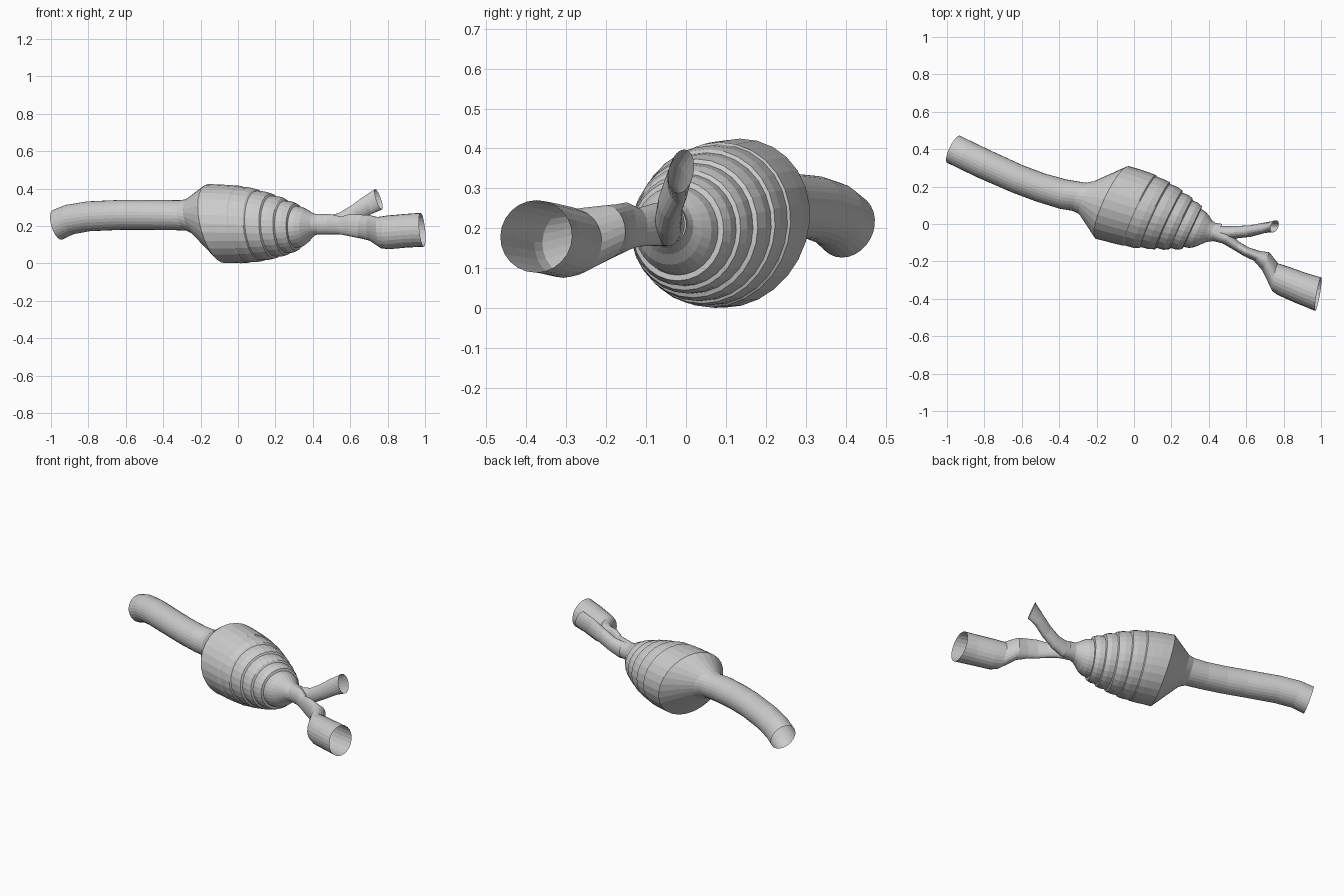
import bpy, bmesh, math
from mathutils import Vector

UP = Vector((0, 0, 1))


def loft(name, stations, sides=28):
    """Open tube through (centre, half width, half height, normal or None)."""
    bm = bmesh.new()
    pts = [Vector(s[0]) for s in stations]
    rings = []
    for i, (c, a, b, n) in enumerate(stations):
        if n is None:
            n = pts[min(i + 1, len(pts) - 1)] - pts[max(i - 1, 0)]
        n = Vector(n).normalized()
        u = n.cross(UP).normalized()
        v = u.cross(n)
        rings.append([bm.verts.new(pts[i] + u * a * math.cos(t) + v * b * math.sin(t))
                      for t in (2 * math.pi * k / sides for k in range(sides))])
    for r0, r1 in zip(rings, rings[1:]):
        for k in range(sides):
            j = (k + 1) % sides
            bm.faces.new((r0[k], r0[j], r1[j], r1[k]))
    bmesh.ops.recalc_face_normals(bm, faces=bm.faces)
    me = bpy.data.meshes.new(name)
    bm.to_mesh(me)
    bm.free()
    ob = bpy.data.objects.new(name, me)
    bpy.context.collection.objects.link(ob)
    return ob


# inlet tube, flaring into the body
TILT = (0.88, -0.41, 0.22)
tube = [((-0.965, 0.40, 0.207), 0.08, 0.083, (0.87, -0.42, 0.27)),
        ((-0.90, 0.368, 0.235), 0.08, 0.081, None),
        ((-0.80, 0.32, 0.252), 0.08, 0.08, None),
        ((-0.62, 0.24, 0.26), 0.078, 0.08, None),
        ((-0.50, 0.195, 0.26), 0.078, 0.08, None),
        ((-0.38, 0.16, 0.259), 0.08, 0.08, None),
        ((-0.29, 0.145, 0.257), 0.083, 0.083, TILT),
        ((-0.25, 0.14, 0.25), 0.098, 0.098, TILT),
        ((-0.115, 0.115, 0.213), 0.214, 0.217, TILT)]

# swollen body with stepped ridges: x, y, z, radius, normal z
body = [(-0.06, 0.10, 0.212, 0.213, 0.17), (-0.01, 0.085, 0.21, 0.211, 0.14),
        (0.03, 0.073, 0.209, 0.208, 0.12), (0.035, 0.07, 0.209, 0.203, 0.12),
        (0.08, 0.055, 0.207, 0.201, 0.10), (0.11, 0.047, 0.205, 0.194, 0.09),
        (0.115, 0.045, 0.204, 0.186, 0.08), (0.15, 0.034, 0.202, 0.184, 0.07),
        (0.185, 0.022, 0.20, 0.174, 0.06), (0.19, 0.02, 0.20, 0.163, 0.06),
        (0.225, 0.008, 0.198, 0.161, 0.05), (0.25, 0.0, 0.196, 0.151, 0.05),
        (0.255, -0.001, 0.196, 0.14, 0.04), (0.285, -0.012, 0.195, 0.138, 0.03),
        (0.31, -0.02, 0.195, 0.126, 0.02), (0.312, -0.021, 0.195, 0.112, 0.0),
        (0.34, -0.032, 0.196, 0.106, 0.0), (0.365, -0.041, 0.199, 0.09, 0.0),
        (0.388, -0.045, 0.205, 0.07, 0.0), (0.41, -0.045, 0.208, 0.057, 0.0),
        (0.45, -0.045, 0.21, 0.05, 0.0)]
tube += [((x, y, z), r, r, (0.9, -0.42, nz)) for x, y, z, r, nz in body]
loft("inlet_and_body", tube)

# main outlet: pinched strip opening into a round end
loft("main_outlet", [
    ((0.42, -0.045, 0.21), 0.045, 0.055, (0.92, -0.38, 0)),
    ((0.49, -0.075, 0.21), 0.033, 0.054, None),
    ((0.55, -0.118, 0.203), 0.026, 0.048, None),
    ((0.60, -0.148, 0.205), 0.026, 0.06, None),
    ((0.655, -0.17, 0.198), 0.03, 0.063, None),
    ((0.705, -0.20, 0.19), 0.052, 0.068, (0.93, -0.36, 0)),
    ((0.755, -0.285, 0.165), 0.076, 0.084, (0.97, -0.2, 0.1)),
    ((0.80, -0.305, 0.166), 0.081, 0.09, None),
    ((0.90, -0.345, 0.175), 0.085, 0.09, None),
    ((0.985, -0.375, 0.18), 0.091, 0.091, (0.98, -0.17, 0.1))], 24)

# side outlet: thin flattened tube rising to the right
loft("side_outlet", [
    ((0.42, -0.045, 0.21), 0.04, 0.053, (1, 0, 0)),
    ((0.49, -0.045, 0.207), 0.034, 0.052, (1, 0, 0.1)),
    ((0.55, -0.044, 0.225), 0.033, 0.045, (1, 0, 0.3)),
    ((0.62, -0.038, 0.265), 0.031, 0.046, (0.9, 0.1, 0.4)),
    ((0.69, -0.022, 0.31), 0.028, 0.052, (0.85, 0.3, 0.35)),
    ((0.752, -0.012, 0.343), 0.034, 0.058, (0.85, -0.35, 0.33))], 20)
